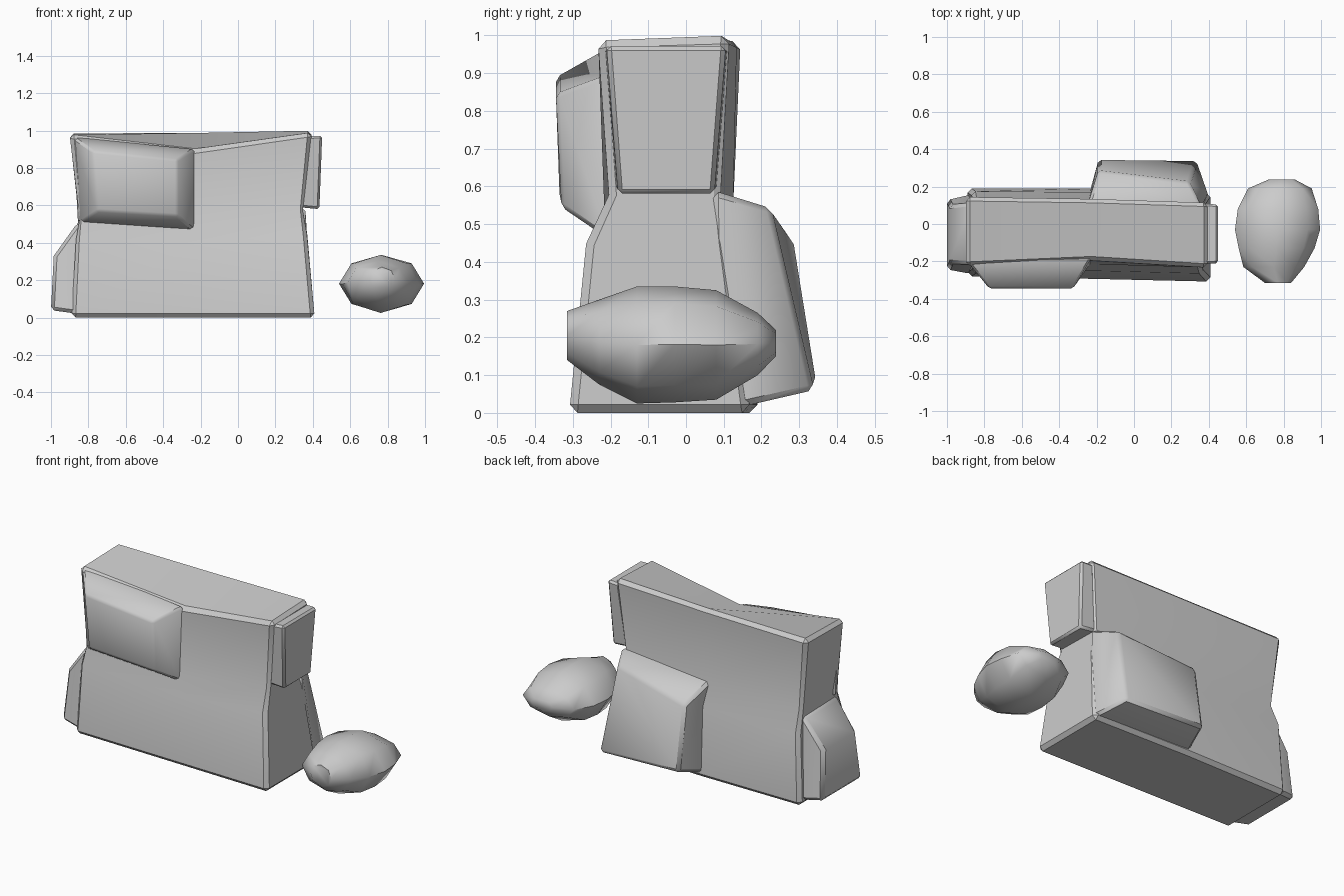
import bpy, bmesh
from math import cos, sin, pi, radians


def loft(name, rings, bevel=0.0, smooth=35):
    """Join equal-sized point rings into a closed solid."""
    bm = bmesh.new()
    vs = [[bm.verts.new(p) for p in r] for r in rings]
    n = len(rings[0])
    for a, b in zip(vs, vs[1:]):
        for i in range(n):
            j = (i + 1) % n
            bm.faces.new((a[i], a[j], b[j], b[i]))
    bm.faces.new(vs[0])
    bm.faces.new(vs[-1])
    bmesh.ops.recalc_face_normals(bm, faces=bm.faces)
    if bevel:
        edges = [e for e in bm.edges if e.calc_face_angle_signed(0) > radians(38)]
        bmesh.ops.bevel(bm, geom=edges, offset=bevel, segments=1,
                        affect='EDGES', clamp_overlap=True)
    me = bpy.data.meshes.new(name)
    bm.to_mesh(me)
    bm.free()
    ob = bpy.data.objects.new(name, me)
    bpy.context.collection.objects.link(ob)
    bpy.context.view_layer.objects.active = ob
    ob.select_set(True)
    bpy.ops.object.shade_smooth_by_angle(angle=radians(smooth))
    ob.select_set(False)
    return ob


# Wall block: three columns, each (x, y, z) up the front and down the back
left = [(-.89, -.28, 0), (-.87, -.265, .42), (-.86, -.235, .53), (-.90, -.225, .98),
        (-.90, .145, .985), (-.86, .125, .55), (-.87, .175, .42), (-.89, .19, 0)]
middle = [(-.23, -.295, 0), (-.23, -.25, .40), (-.23, -.215, .50), (-.23, -.195, .90),
          (-.23, .135, .99), (-.23, .125, .55), (-.23, .17, .42), (-.23, .19, 0)]
right = [(.41, -.31, 0), (.37, -.265, .45), (.355, -.205, .58), (.395, -.235, .99),
         (.395, .115, 1.0), (.355, .09, .58), (.37, .11, .45), (.41, .17, 0)]
loft("wall_block", [left, middle, right], 0.022)

# Raised stone on the front
loft("front_stone",
     [[(-.86, -.18, .51), (-.23, -.18, .46), (-.23, -.18, .90), (-.88, -.18, .965)],
      [(-.84, -.235, .51), (-.235, -.215, .465), (-.235, -.195, .90), (-.88, -.215, .965)],
      [(-.75, -.335, .57), (-.325, -.33, .545), (-.325, -.345, .845), (-.775, -.345, .89)]],
     0.012)

# Deep stone on the lower back
loft("back_stone",
     [[(-.24, .08, .02), (.39, .08, .02), (.355, .07, .585), (-.24, .08, .56)],
      [(-.24, .16, .02), (.395, .165, .02), (.36, .09, .585), (-.24, .13, .55)],
      [(-.19, .345, .08), (.335, .34, .06), (.295, .225, .545), (-.19, .285, .46)]],
     0.016)

# Stone on the left end
loft("left_stone",
     [[(-.84, -.26, .03), (-.84, .15, .03), (-.82, .115, .51), (-.82, -.215, .51)],
      [(-.89, -.265, .025), (-.89, .155, .025), (-.86, .115, .505), (-.86, -.215, .505)],
      [(-1.0, -.245, .04), (-1.0, .13, .04), (-.985, .10, .33), (-.985, -.21, .33)]],
     0.018)

# Stone on the right end
loft("right_stone",
     [[(.33, -.185, .59), (.33, .08, .59), (.37, .11, .97), (.37, -.215, .97)],
      [(.435, -.18, .58), (.435, .075, .58), (.45, .105, .972), (.45, -.21, .972)]],
     0.012)

# Loose boulder: rings along y as (y, x min, x max, z min, z max)
sections = [(-.315, .70, .84, .14, .27), (-.23, .585, .91, .075, .30),
            (-.13, .56, .965, .025, .335), (-.03, .54, .995, .028, .335),
            (.08, .555, .985, .035, .325), (.19, .61, .95, .10, .265),
            (.238, .72, .86, .15, .22)]
boulder = []
for y, x0, x1, z0, z1 in sections:
    boulder.append([((x0 + x1) / 2 + (x1 - x0) / 2 * cos(k * pi / 4), y,
                     (z0 + z1) / 2 + (z1 - z0) / 2 * sin(k * pi / 4)) for k in range(8)])
loft("boulder", boulder, smooth=55)
